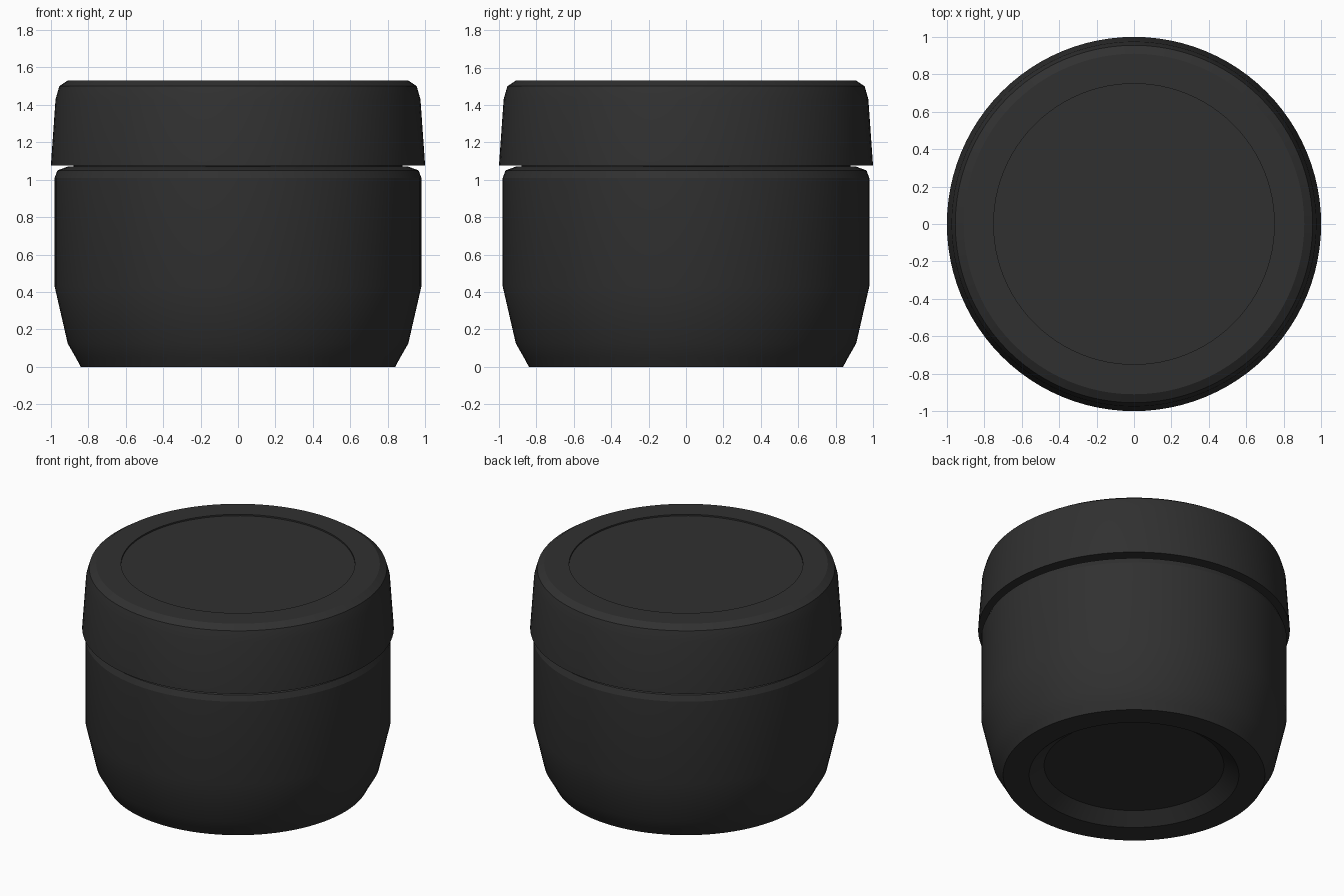
import bpy, math

if "Cube" in bpy.data.objects:
    bpy.data.objects.remove(bpy.data.objects["Cube"])


def lathe(name, profile, material, sides=96):
    """Revolve (radius, height) points about z; radius 0 ends become poles."""
    verts, rings, faces = [], [], []
    for r, z in profile:
        if r == 0:
            rings.append([len(verts)] * sides)
            verts.append((0, 0, z))
        else:
            start = len(verts)
            rings.append(list(range(start, start + sides)))
            for i in range(sides):
                a = 2 * math.pi * i / sides
                verts.append((r * math.cos(a), r * math.sin(a), z))
    for low, high in zip(rings, rings[1:]):
        for i in range(sides):
            j = (i + 1) % sides
            quad = [low[i], low[j], high[j], high[i]]
            faces.append(list(dict.fromkeys(quad)))
    mesh = bpy.data.meshes.new(name)
    mesh.from_pydata(verts, [], faces)
    mesh.materials.append(material)
    obj = bpy.data.objects.new(name, mesh)
    bpy.context.collection.objects.link(obj)
    bpy.ops.object.select_all(action='DESELECT')
    obj.select_set(True)
    bpy.context.view_layer.objects.active = obj
    bpy.ops.object.shade_smooth_by_angle(angle=math.radians(20))
    return obj


black = bpy.data.materials.new("black plastic")
black.diffuse_color = (0.03, 0.03, 0.03, 1)
black.use_nodes = True
black.node_tree.nodes["Principled BSDF"].inputs["Base Color"].default_value = black.diffuse_color

# Jar body: recessed underside, flared foot, straight wall, rounded shoulder, neck
lathe("jar_body", [
    (0, 0.07), (0.577, 0.07), (0.673, 0), (0.84, 0), (0.867, 0.05),
    (0.91, 0.125), (0.98, 0.43), (0.98, 1.01), (0.965, 1.05),
    (0.91, 1.07), (0.88, 1.07), (0.88, 1.40), (0, 1.40),
], black)

# Lid: tapered skirt, rounded top edge, shallow recessed disc on top
lathe("lid", [
    (0, 1.42), (0.90, 1.42), (0.90, 1.075), (1.0, 1.075), (0.975, 1.43),
    (0.955, 1.50), (0.91, 1.53), (0.75, 1.53), (0.75, 1.52), (0, 1.52),
], black)
